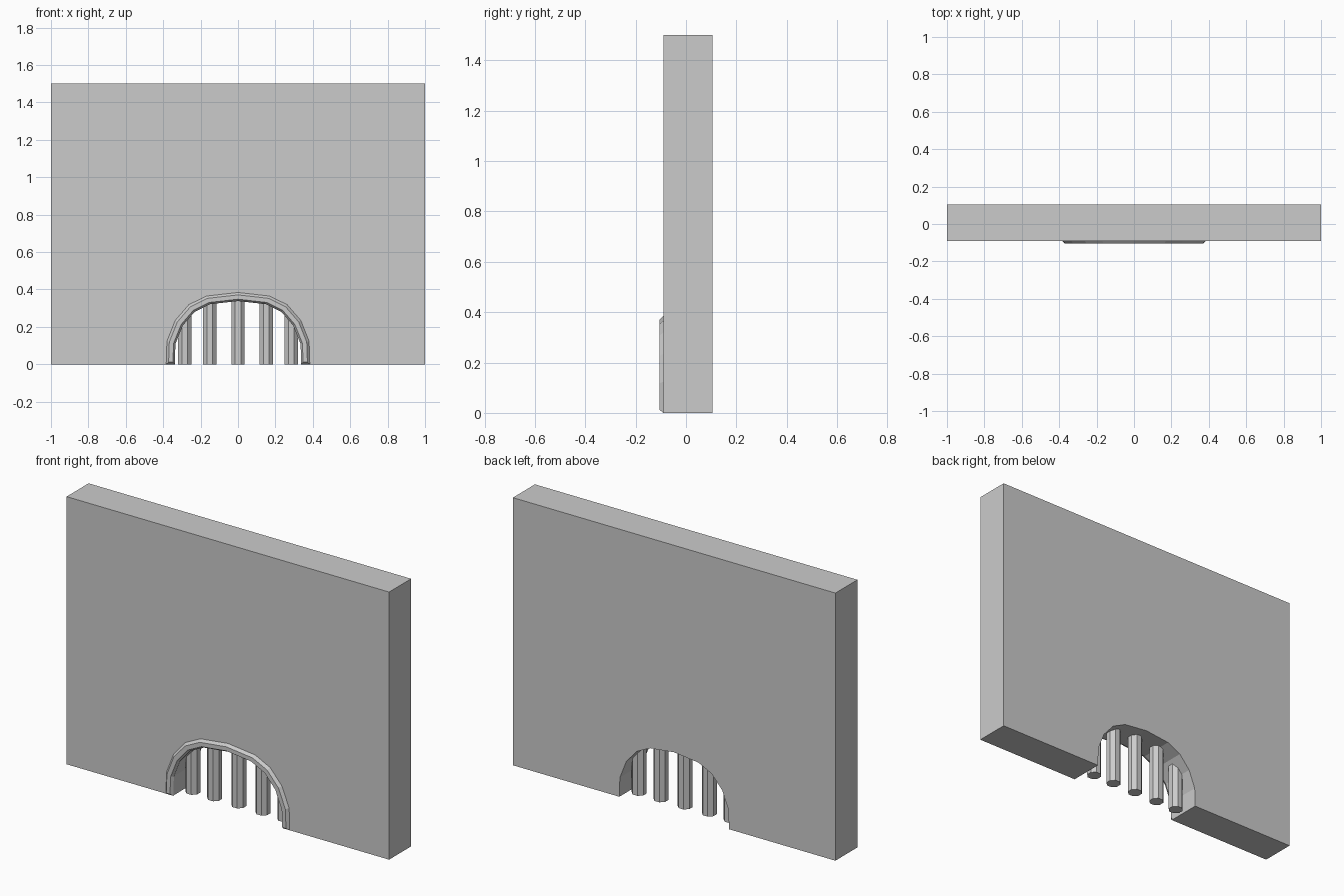
import bpy, bmesh

if "Cube" in bpy.data.objects:
    bpy.data.objects.remove(bpy.data.objects["Cube"])

# Half of the arch outline, unit height, from the floor to the crown
HALF = [(1.0, 0.0), (0.99, 0.32), (0.875, 0.61), (0.685, 0.83), (0.44, 0.95), (0.0, 1.0)]
ARCH = HALF + [(-x, z) for x, z in reversed(HALF[:-1])]
FRONT, BACK = -0.09, 0.105


def arch(size, floor=0.0):
    return [(x * size, max(z * size, floor)) for x, z in ARCH]


def finish(name, bm):
    bmesh.ops.recalc_face_normals(bm, faces=bm.faces)
    mesh = bpy.data.meshes.new(name)
    bm.to_mesh(mesh)
    bm.free()
    obj = bpy.data.objects.new(name, mesh)
    bpy.context.collection.objects.link(obj)
    return obj


# Wall with arched opening: extruded outline
bm = bmesh.new()
outline = [(1, 0), (1, 1.5), (-1, 1.5), (-1, 0)] + arch(0.34)[::-1]
face = bm.faces.new([bm.verts.new((x, FRONT, z)) for x, z in outline])
ext = bmesh.ops.extrude_face_region(bm, geom=[face], use_keep_orig=True)
verts = [g for g in ext["geom"] if isinstance(g, bmesh.types.BMVert)]
bmesh.ops.translate(bm, verts=verts, vec=(0, BACK - FRONT, 0))
bmesh.ops.triangulate(bm, faces=[f for f in bm.faces if len(f.verts) > 4])
finish("wall", bm)

# Bevelled trim around the opening: four-sided section swept along the arch
bm = bmesh.new()
section = [(0.384, FRONT, 0), (0.371, -0.105, 0.012), (0.348, -0.105, 0.012), (0.338, FRONT, 0)]
rails = [[bm.verts.new((x, y, z)) for x, z in arch(s, low)] for s, y, low in section]
for i in range(4):
    a, b = rails[i], rails[(i + 1) % 4]
    for j in range(len(a) - 1):
        bm.faces.new((a[j], a[j + 1], b[j + 1], b[j]))
for end in (0, -1):
    bm.faces.new([r[end] for r in rails])
finish("arch_trim", bm)

# Octagonal bars, each running just into the arch
for i, (x, top) in enumerate([(-0.285, 0.29), (-0.15, 0.34), (0, 0.36), (0.15, 0.34), (0.285, 0.29)]):
    bpy.ops.mesh.primitive_cylinder_add(vertices=8, radius=0.039, depth=top,
                                        location=(x, 0.0075, top / 2), rotation=(0, 0, 0.3927))
    bpy.context.object.name = f"bar_{i + 1}"
